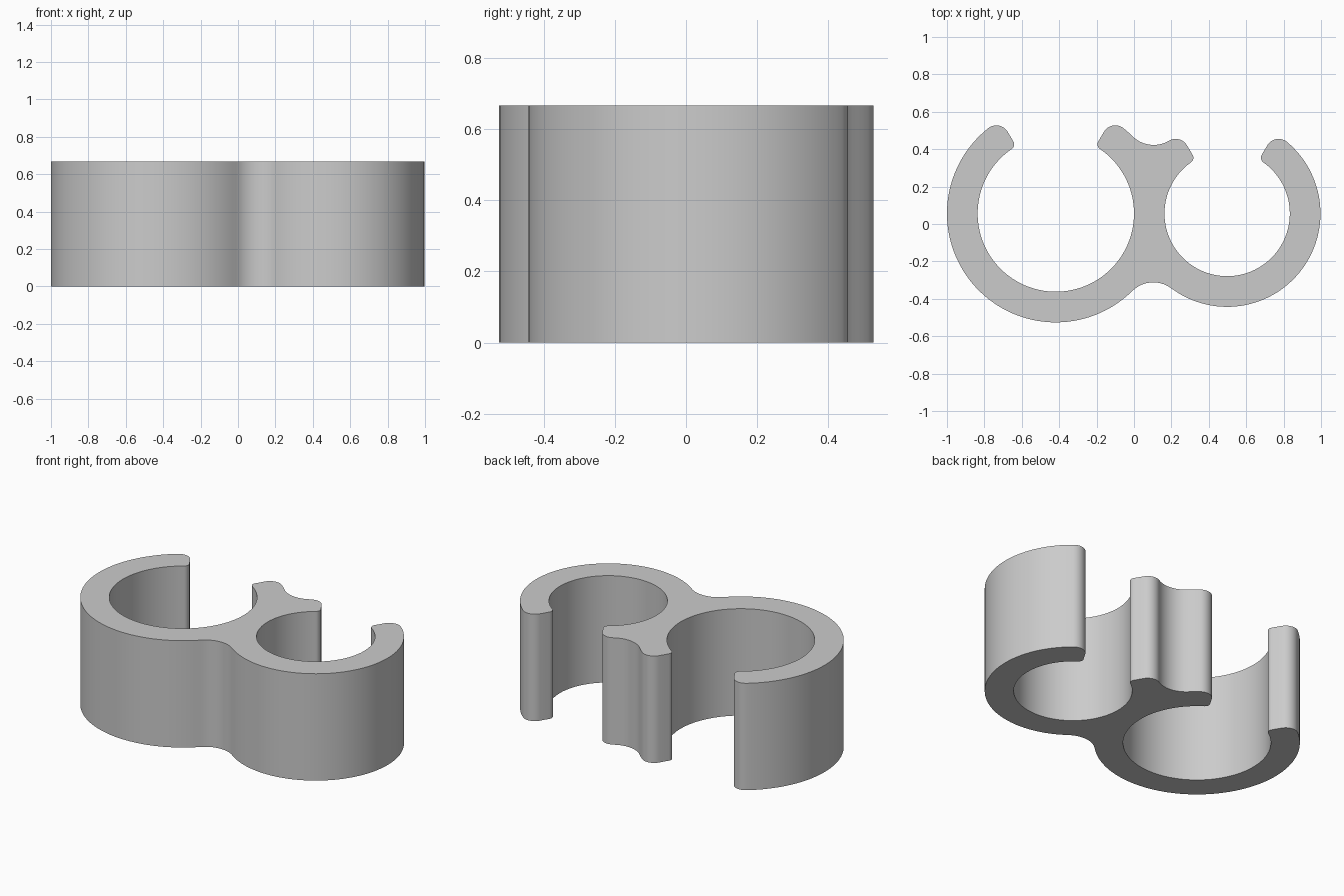
import bpy, bmesh
from math import cos, sin, radians, degrees, asin, atan2, sqrt, ceil

cube = bpy.data.objects.get("Cube")
if cube:
    bpy.data.objects.remove(cube, do_unlink=True)

HEIGHT, CY = 0.667, 0.056
WALL = 0.164
BIG, SMALL = 0.07, 0.03            # rounding of outer and inner lip edges
GAP = 59.5                         # opening edge angle
LARGE_X, LARGE_R = -0.418, 0.582   # outer radii
MINOR_X, MINOR_R = 0.498, 0.499

outline = []


def arc(centre, radius, start, end):
    """Append an arc in degrees; end < start runs clockwise."""
    steps = max(2, ceil(abs(end - start) / (3 if radius > 0.2 else 9)))
    for i in range(steps + 1):
        a = radians(start + (end - start) * i / steps)
        p = (centre[0] + radius * cos(a), centre[1] + radius * sin(a))
        if not outline or abs(p[0] - outline[-1][0]) + abs(p[1] - outline[-1][1]) > 1e-5:
            outline.append(p)


def heading(a, b):
    return degrees(atan2(b[1] - a[1], b[0] - a[0]))


def fillet_centre(c1, r1, c2, r2, r, side):
    """Centre of a circle of radius r touching both circles from outside."""
    dx, dy = c2[0] - c1[0], c2[1] - c1[1]
    d = sqrt(dx * dx + dy * dy)
    r1, r2 = r1 + r, r2 + r
    a = (d * d + r1 * r1 - r2 * r2) / (2 * d)
    h = side * sqrt(r1 * r1 - a * a)
    return (c1[0] + (a * dx - h * dy) / d, c1[1] + (a * dy + h * dx) / d)


class Ring:
    """Clip ring with rounded lips at both sides of its opening."""
    def __init__(self, x, outer):
        self.c, self.outer, self.inner = (x, CY), outer, outer - WALL
        self.big_d, self.small_d = outer - BIG, self.inner + SMALL
        self.big_a = GAP - degrees(asin(BIG / self.big_d))
        self.small_a = GAP - degrees(asin(SMALL / self.small_d))

    def at(self, dist, angle):
        a = radians(angle)
        return (self.c[0] + dist * cos(a), self.c[1] + dist * sin(a))

    def bore(self, left_lip_end):
        """Right lip, bore and left lip, up to a given angle on the left lip."""
        ba, sa = self.big_a, self.small_a
        arc(self.at(self.big_d, ba), BIG, ba, GAP + 90)
        arc(self.at(self.small_d, sa), SMALL, GAP + 90, sa + 180)
        arc(self.c, self.inner, sa, -180 - sa)
        arc(self.at(self.small_d, 180 - sa), SMALL, -sa, 90 - GAP)
        arc(self.at(self.big_d, 180 - ba), BIG, 90 - GAP, left_lip_end)


large, minor = Ring(LARGE_X, LARGE_R), Ring(MINOR_X, MINOR_R)
lip = minor.at(minor.big_d, 180 - minor.big_a)
low = fillet_centre(large.c, large.outer, minor.c, minor.outer, 0.16, -1)
high = fillet_centre(large.c, large.outer, lip, BIG, 0.16, 1)

# Trace the whole outline counter-clockwise
arc(large.c, large.outer, 180 - large.big_a, 360 + heading(large.c, low))
arc(low, 0.16, heading(low, large.c), heading(low, minor.c))
arc(minor.c, minor.outer, heading(minor.c, low), minor.big_a)
minor.bore(heading(lip, high))
arc(high, 0.16, heading(high, lip), heading(high, large.c))
arc(large.c, large.outer, heading(large.c, high), large.big_a)
large.bore(180 - large.big_a)
outline.pop()

# Extrude the outline into the clip
bm = bmesh.new()
base = bm.faces.new([bm.verts.new((x, y, 0)) for x, y in outline])
top = bmesh.ops.extrude_face_region(bm, geom=[base], use_keep_orig=True)
bmesh.ops.translate(bm, vec=(0, 0, HEIGHT),
                    verts=[g for g in top["geom"] if isinstance(g, bmesh.types.BMVert)])
bmesh.ops.recalc_face_normals(bm, faces=bm.faces[:])
mesh = bpy.data.meshes.new("double_clip")
bm.to_mesh(mesh)
bm.free()
clip = bpy.data.objects.new("double_clip", mesh)
bpy.context.collection.objects.link(clip)

grey = bpy.data.materials.new("light_grey")
grey.use_nodes = True
colour = (0.6, 0.6, 0.6, 1)
grey.diffuse_color = colour
grey.node_tree.nodes["Principled BSDF"].inputs["Base Color"].default_value = colour
mesh.materials.append(grey)

bpy.ops.object.select_all(action="DESELECT")
clip.select_set(True)
bpy.context.view_layer.objects.active = clip
bpy.ops.object.shade_smooth_by_angle(angle=radians(30))
